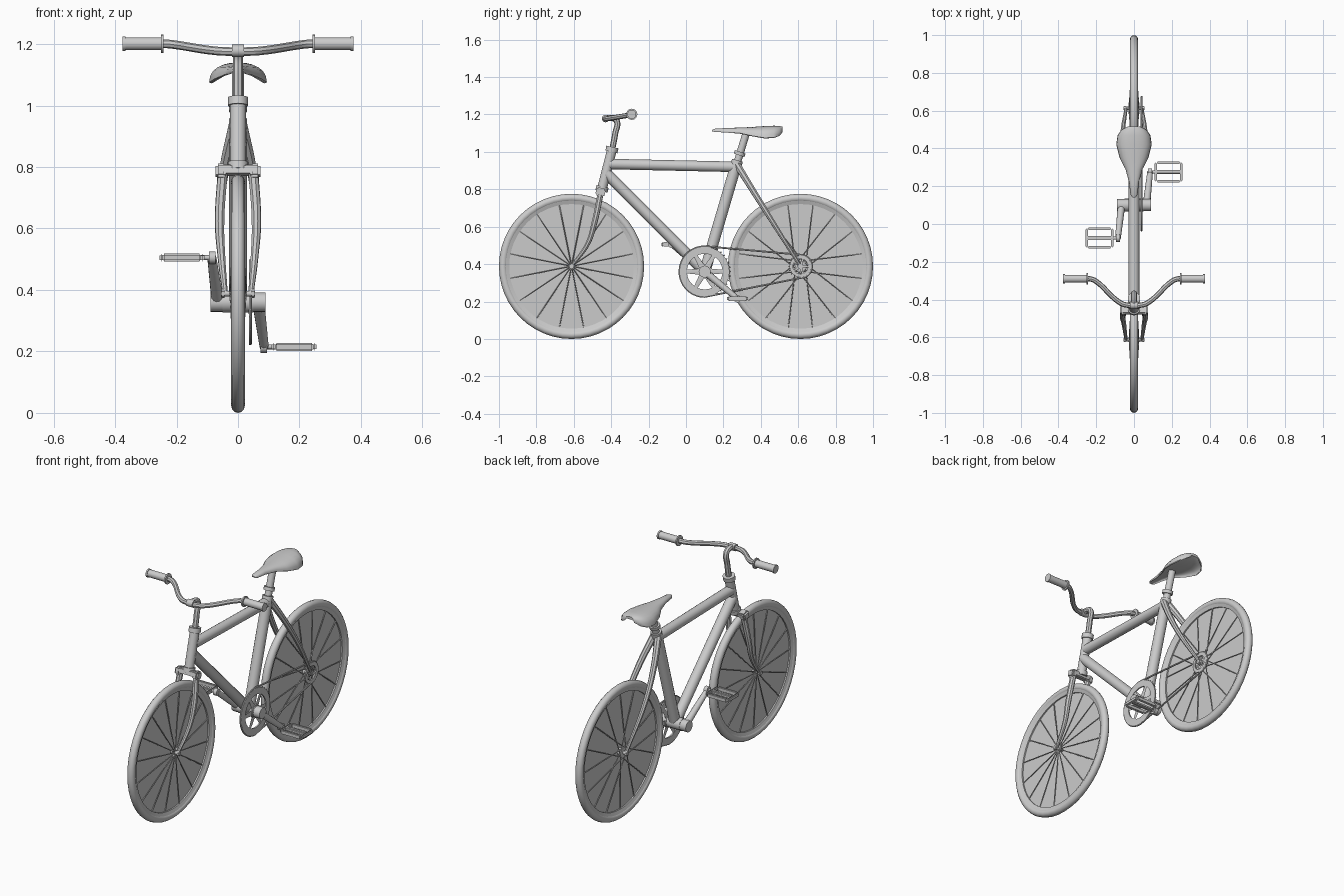
import bpy, bmesh, math
from math import sin, cos, pi
from mathutils import Vector, Matrix

if "Cube" in bpy.data.objects:
    bpy.data.objects.remove(bpy.data.objects["Cube"])

grey = bpy.data.materials.new("light_grey")
grey.use_nodes = True
colour = (0.6, 0.6, 0.6, 1)
grey.diffuse_color = colour
grey.node_tree.nodes["Principled BSDF"].inputs["Base Color"].default_value = colour


def finish(name, mesh, smooth=True):
    mesh.materials.clear()
    mesh.materials.append(grey)
    obj = bpy.data.objects.new(name, mesh)
    bpy.context.collection.objects.link(obj)
    if smooth:
        bpy.ops.object.select_all(action='DESELECT')
        obj.select_set(True)
        bpy.context.view_layer.objects.active = obj
        bpy.ops.object.shade_smooth_by_angle(angle=math.radians(40))
    return obj


def from_bmesh(name, bm, smooth=True):
    bmesh.ops.recalc_face_normals(bm, faces=bm.faces)
    mesh = bpy.data.meshes.new(name)
    bm.to_mesh(mesh)
    bm.free()
    return finish(name, mesh, smooth)


def add_rod(bm, a, b, r1, r2=None, sides=16):
    a, b = Vector(a), Vector(b)
    turn = (b - a).to_track_quat('Z', 'Y').to_matrix().to_4x4()
    bmesh.ops.create_cone(bm, cap_ends=True, segments=sides, radius1=r1,
                          radius2=r1 if r2 is None else r2, depth=(b - a).length,
                          matrix=Matrix.Translation((a + b) / 2) @ turn)


def rod(name, a, b, r1, r2=None, sides=16):
    bm = bmesh.new()
    add_rod(bm, a, b, r1, r2, sides)
    return from_bmesh(name, bm)


def bent_tube(name, points, radii, curved=True, closed=False):
    curve = bpy.data.curves.new(name, 'CURVE')
    curve.dimensions = '3D'
    curve.bevel_depth = 1
    curve.bevel_resolution = 2
    curve.resolution_u = 6 if curved else 1
    curve.use_fill_caps = True
    spline = curve.splines.new('BEZIER')
    spline.bezier_points.add(len(points) - 1)
    spline.use_cyclic_u = closed
    for p, co, r in zip(spline.bezier_points, points, radii):
        p.co, p.radius = co, r
        p.handle_left_type = p.handle_right_type = 'AUTO' if curved else 'VECTOR'
    temp = bpy.data.objects.new(name, curve)
    bpy.context.collection.objects.link(temp)
    mesh = bpy.data.meshes.new_from_object(temp.evaluated_get(bpy.context.evaluated_depsgraph_get()))
    bpy.data.objects.remove(temp)
    return finish(name, mesh)


def lathe_x(name, profile, centre, segments=48):
    """Closed (radius, x) profile turned about the x axis."""
    bm = bmesh.new()
    rings = [[bm.verts.new((centre[0] + x, centre[1] + r * cos(2 * pi * i / segments),
                            centre[2] + r * sin(2 * pi * i / segments))) for r, x in profile]
             for i in range(segments)]
    n = len(profile)
    for i in range(segments):
        a, b = rings[i], rings[(i + 1) % segments]
        for j in range(n):
            bm.faces.new((a[j], a[(j + 1) % n], b[(j + 1) % n], b[j]))
    return from_bmesh(name, bm)


def box(name, size, centre, tilt=0, bevel=0.005):
    bm = bmesh.new()
    bmesh.ops.create_cube(bm, size=1, matrix=Matrix.Translation(centre)
                          @ Matrix.Rotation(tilt, 4, 'X') @ Matrix.Diagonal((*size, 1)))
    bmesh.ops.bevel(bm, geom=bm.edges[:], offset=bevel, segments=2, affect='EDGES')
    return from_bmesh(name, bm)


# Wheels
AXLE_Z, WHEEL_R = 0.388, 0.388
for tag, y, hub, lead in (("front", -0.612, 0.014, 0.0), ("rear", 0.612, 0.03, 1.2)):
    c = Vector((0, y, AXLE_Z))
    lathe_x(tag + "_tyre", [(WHEEL_R - 0.022 + 0.022 * cos(2 * pi * k / 12),
                             0.022 * sin(2 * pi * k / 12)) for k in range(12)], c)
    lathe_x(tag + "_rim", [(0.352, 0.016), (0.352, -0.016), (0.333, -0.009), (0.333, 0.009)], c)
    rod(tag + "_wheel_disc", c - Vector((0.001, 0, 0)), c + Vector((0.001, 0, 0)), 0.34, sides=48)
    rod(tag + "_axle", c - Vector((0.056, 0, 0)), c + Vector((0.056, 0, 0)), 0.009)
    rod(tag + "_hub", c - Vector((0.028, 0, 0)), c + Vector((0.028, 0, 0)), hub * 0.7)
    bm = bmesh.new()
    for s in (-1, 1):
        add_rod(bm, c + Vector((s * 0.022, 0, 0)), c + Vector((s * 0.028, 0, 0)), hub)
        add_rod(bm, c + Vector((s * 0.044, 0, 0)), c + Vector((s * 0.054, 0, 0)), 0.015, sides=6)
    from_bmesh(tag + "_hub_flanges", bm)
    bm = bmesh.new()
    for k in range(32):
        a = 2 * pi * k / 32
        b = a + lead * (1 if k % 4 < 2 else -1)
        side = 0.025 if k % 2 else -0.025
        add_rod(bm, c + Vector((side, hub * 0.9 * cos(b), hub * 0.9 * sin(b))),
                c + Vector((side * 0.2, 0.338 * cos(a), 0.338 * sin(a))), 0.003, sides=5)
    from_bmesh(tag + "_spokes", bm)

# Frame
BB = Vector((0, 0.1, 0.36))
rod("head_tube", (0, -0.45, 0.80), (0, -0.396, 1.01), 0.026)
rod("head_collar_top", (0, -0.399, 1.0), (0, -0.393, 1.026), 0.033)
rod("head_collar_bottom", (0, -0.452, 0.79), (0, -0.446, 0.815), 0.033)
rod("top_tube", (0, -0.41, 0.935), (0, 0.27, 0.92), 0.028)
rod("down_tube", (0, -0.425, 0.885), BB, 0.029)
rod("seat_tube", BB, (0, 0.275, 0.955), 0.03)
rod("seat_post", (0, 0.27, 0.93), (0, 0.325, 1.11), 0.02)
rod("seat_collar", (0, 0.284, 0.982), (0, 0.29, 1.0), 0.03)
rod("bottom_bracket", BB - Vector((0.05, 0, 0)), BB + Vector((0.05, 0, 0)), 0.034)
for s, tag in ((1, "left"), (-1, "right")):
    bent_tube(tag + "_seat_stay", [(s * 0.012, 0.27, 0.935), (s * 0.045, 0.36, 0.79),
                                   (s * 0.06, 0.46, 0.63), (s * 0.042, 0.612, 0.388)],
              [0.02, 0.017, 0.014, 0.009])
    bent_tube(tag + "_fork_leg", [(s * 0.05, -0.455, 0.785), (s * 0.06, -0.49, 0.62),
                                  (s * 0.054, -0.525, 0.51), (s * 0.042, -0.612, 0.388)],
              [0.017, 0.016, 0.013, 0.009])
    box(tag + "_crown_lug", (0.034, 0.05, 0.045), (s * 0.056, -0.457, 0.785), -0.25, 0.008)
box("fork_crown", (0.125, 0.045, 0.03), (0, -0.456, 0.79), -0.25)

# Handlebar and stem
bent_tube("stem", [(0, -0.395, 1.01), (0, -0.378, 1.1), (0, -0.37, 1.165),
                   (0, -0.39, 1.18), (0, -0.435, 1.178)], [0.016] * 5)
rod("bar_clamp", (-0.02, -0.43, 1.178), (0.02, -0.43, 1.178), 0.02)
half = [(0.045, -0.428, 1.176), (0.075, -0.416, 1.178), (0.2, -0.304, 1.197),
        (0.225, -0.292, 1.2), (0.27, -0.29, 1.201)]
bar = [(-x, y, z) for x, y, z in reversed(half)] + half
bent_tube("handlebar", bar, [0.014] * len(bar))
for s, tag in ((1, "left"), (-1, "right")):
    def grip(part, x1, x2, r):
        rod(tag + part, (s * x1, -0.29, 1.201), (s * x2, -0.29, 1.201), r)
    grip("_grip", 0.245, 0.37, 0.021)
    grip("_grip_inner_flange", 0.243, 0.251, 0.03)
    grip("_grip_end_flange", 0.366, 0.375, 0.024)

# Saddle: an arched shell lofted along its length
stations = [(0.14, 0.008, 1.118, 0.006), (0.155, 0.019, 1.124, 0.014), (0.22, 0.026, 1.128, 0.022),
            (0.29, 0.045, 1.13, 0.03), (0.35, 0.076, 1.133, 0.046), (0.42, 0.094, 1.138, 0.063),
            (0.47, 0.087, 1.14, 0.063), (0.5, 0.066, 1.139, 0.05), (0.517, 0.03, 1.134, 0.025)]
bm = bmesh.new()
loops = []
for y, w, top, drop in stations:
    loop = []
    for side in (1, -1):
        for k in range(13):
            t = side * (2 * k / 12 - 1)
            x, z = w * sin(t * pi / 2), top - drop * abs(t) ** 2.2
            inner = 0 if side == 1 else drop * 0.5 * cos(t * pi / 2) + 0.003
            loop.append(bm.verts.new((x * (1 if side == 1 else 0.93), y, z - inner)))
    loops.append(loop)
for a, b in zip(loops, loops[1:]):
    for j in range(len(a)):
        k = (j + 1) % len(a)
        bm.faces.new((a[j], a[k], b[k], b[j]))
bm.faces.new(loops[0])
bm.faces.new(loops[-1])
from_bmesh("saddle", bm)

# Cranks and pedals
for s, tag in ((1, "left"), (-1, "right")):
    inner = BB + Vector((s * 0.066, 0, 0))
    end = BB + Vector((s * 0.085, s * 0.175, -s * 0.145))
    rod(tag + "_crank_boss", BB + Vector((s * 0.045, 0, 0)), BB + Vector((s * 0.09, 0, 0)), 0.032)
    rod(tag + "_crank_arm", inner, end, 0.02, 0.015, 12)
    rod(tag + "_crank_tip", end - Vector((s * 0.012, 0, 0)), end + Vector((s * 0.01, 0, 0)), 0.02)
    rod(tag + "_pedal_axle", end, end + Vector((s * 0.16, 0, 0)), 0.008)
    for dy in (-1, 1):
        box(tag + "_pedal_side", (0.125, 0.013, 0.026), end + Vector((s * 0.098, dy * 0.049, 0)))
    for dx in (0.03, 0.165):
        box(tag + "_pedal_end", (0.012, 0.1, 0.024), end + Vector((s * dx, 0, 0)))
    box(tag + "_pedal_core", (0.13, 0.022, 0.018), end + Vector((s * 0.098, 0, 0)))


# Chain wheels and chain
def sprocket(name, c, r_out, r_in, arms, teeth):
    lathe_x(name + "_ring", [(r_out, 0.004), (r_out, -0.004), (r_in, -0.004), (r_in, 0.004)], c)
    bm = bmesh.new()
    for k in range(arms):
        d = Vector((0, cos(2 * pi * k / arms), sin(2 * pi * k / arms)))
        add_rod(bm, c, c + d * (r_in + 0.005), 0.2 * r_in, 0.1 * r_in, 4)
    for v in bm.verts:
        v.co.x = c.x + (v.co.x - c.x) * 0.2
    add_rod(bm, c - Vector((0.006, 0, 0)), c + Vector((0.006, 0, 0)), r_in * 0.4)
    for k in range(teeth):
        d = Vector((0, cos(2 * pi * k / teeth), sin(2 * pi * k / teeth)))
        add_rod(bm, c + d * (r_out - 0.002), c + d * (r_out + 0.007), 0.004, 0.002, 4)
    from_bmesh(name, bm)


front, rear = BB + Vector((0.04, 0, 0)), Vector((0.04, 0.612, AXLE_Z))
sprocket("chainring", front, 0.132, 0.095, 6, 36)
sprocket("rear_sprocket", rear, 0.058, 0.04, 5, 18)
path = [front + Vector((0, 0.135 * cos(a), 0.135 * sin(a)))
        for a in (pi * (0.47 + 1.03 * k / 20) for k in range(21))]
path += [rear + Vector((0, 0.062 * cos(a), 0.062 * sin(a)))
         for a in (pi * (-0.5 + 0.97 * k / 10) for k in range(11))]
bent_tube("chain", path, [0.005] * len(path), curved=False, closed=True)
